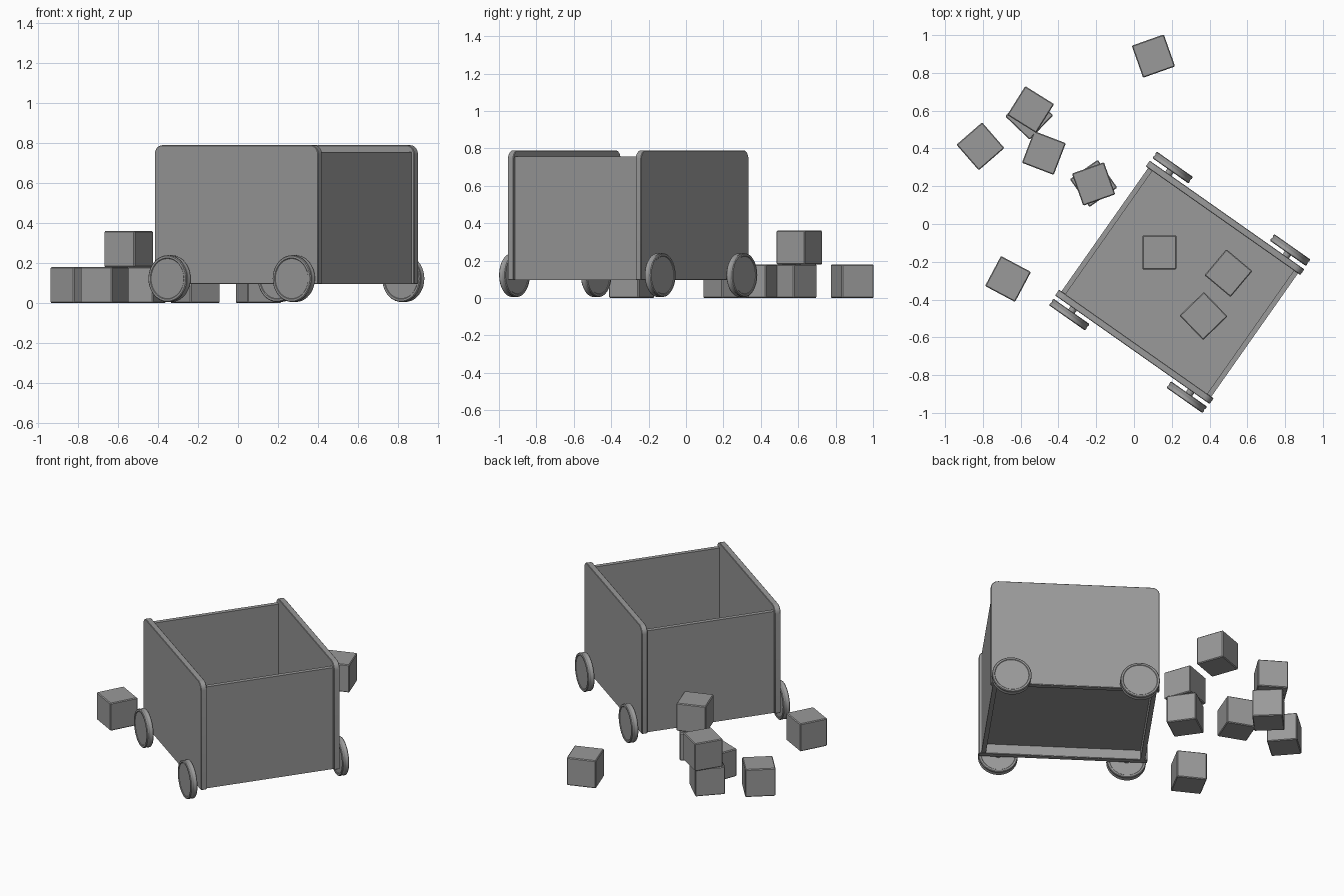
import bpy, bmesh
from math import radians, cos, sin, pi
from mathutils import Matrix

if "Cube" in bpy.data.objects:
    bpy.data.objects.remove(bpy.data.objects["Cube"])

# Cart frame: local x runs along the rounded panels, local y across them
CART = Matrix.Translation((0.242, -0.309, 0)) @ Matrix.Rotation(radians(-35.1), 4, 'Z')
W, D = 1.0, 0.872
BOTTOM, TOP, WALL_TOP = 0.0965, 0.79, 0.757
PANEL, INSET, WALL = 0.037, 0.015, 0.027
CUBE = 0.18

# Dark grey paint used on every part
GREY = bpy.data.materials.new("dark_grey")
GREY.diffuse_color = (0.32, 0.32, 0.32, 1)
GREY.use_nodes = True
GREY.node_tree.nodes["Principled BSDF"].inputs["Base Color"].default_value = GREY.diffuse_color


def finish(bm, name, matrix, bevel=0.0):
    bmesh.ops.recalc_face_normals(bm, faces=bm.faces[:])
    mesh = bpy.data.meshes.new(name)
    bm.to_mesh(mesh)
    bm.free()
    mesh.materials.append(GREY)
    ob = bpy.data.objects.new(name, mesh)
    bpy.context.collection.objects.link(ob)
    ob.matrix_world = matrix
    if bevel:
        mod = ob.modifiers.new("bevel", 'BEVEL')
        mod.width = bevel
        mod.segments = 1
    return ob


def smooth(ob, angle):
    bpy.ops.object.select_all(action='DESELECT')
    ob.select_set(True)
    bpy.context.view_layer.objects.active = ob
    bpy.ops.object.shade_smooth_by_angle(angle=radians(angle))


def box(name, size, centre, matrix, bevel=0.0):
    bm = bmesh.new()
    bmesh.ops.create_cube(bm, size=1)
    bmesh.ops.scale(bm, vec=size, verts=bm.verts)
    bmesh.ops.translate(bm, vec=centre, verts=bm.verts)
    return finish(bm, name, matrix, bevel)


def rounded_panel(name, y0):
    # Outline with rounded top corners, extruded to the panel thickness
    r = 0.045
    pts = [(-W / 2, BOTTOM), (W / 2, BOTTOM)]
    for cx, start in ((W / 2 - r, 0), (-W / 2 + r, 90)):
        for i in range(7):
            a = radians(start + 15 * i)
            pts.append((cx + r * cos(a), TOP - r + r * sin(a)))
    bm = bmesh.new()
    face = bm.faces.new([bm.verts.new((x, y0, z)) for x, z in pts])
    ext = bmesh.ops.extrude_face_region(bm, geom=[face])
    verts = [v for v in ext["geom"] if isinstance(v, bmesh.types.BMVert)]
    bmesh.ops.translate(bm, vec=(0, PANEL, 0), verts=verts)
    smooth(finish(bm, name, CART, 0.003), 30)


def wheel(name, x, side):
    # Turned disc: rim on both faces and a slightly hollow tread
    half = [(0, 0.018), (0.100, 0.018), (0.103, 0.021), (0.113, 0.021),
            (0.117, 0.017), (0.117, 0.008), (0.114, 0.003)]
    profile = [(r, -y) for r, y in half] + half[::-1]
    bm = bmesh.new()
    vs = [bm.verts.new((r, y, 0)) for r, y in profile]
    edges = [bm.edges.new(p) for p in zip(vs, vs[1:])]
    bmesh.ops.spin(bm, geom=vs + edges, cent=(0, 0, 0), axis=(0, 1, 0),
                   angle=2 * pi, steps=40, use_merge=False)
    bmesh.ops.remove_doubles(bm, verts=bm.verts[:], dist=0.0005)
    place = CART @ Matrix.Translation((x, side * 0.476, 0.123))
    smooth(finish(bm, name, place), 40)


def axle(name, x, side):
    bm = bmesh.new()
    bmesh.ops.create_cone(bm, cap_ends=True, segments=16, radius1=0.02, radius2=0.02,
                          depth=0.036, matrix=Matrix.Rotation(pi / 2, 4, 'X'))
    place = CART @ Matrix.Translation((x, side * 0.448, 0.123))
    smooth(finish(bm, name, place), 30)


# Cart body
rounded_panel("front_panel", -D / 2)
rounded_panel("back_panel", D / 2 - PANEL)
inner = D - 2 * PANEL
for label, s in (("left", -1), ("right", 1)):
    box(label + "_wall", (WALL, inner, WALL_TOP - BOTTOM),
        (s * (W / 2 - INSET - WALL / 2), 0, (WALL_TOP + BOTTOM) / 2), CART)
box("floor", (W - 2 * (INSET + WALL), inner, 0.03), (0, 0, 0.175), CART)

# Wheels
for fb, side in (("front", -1), ("back", 1)):
    for lr, x in (("left", -0.38), ("right", 0.38)):
        wheel(f"{fb}_{lr}_wheel", x, side)
        axle(f"{fb}_{lr}_axle", x, side)

# Toy blocks: x, y, base height, turn in degrees
blocks = [
    (0.103, 0.889, 0, 19.5),
    (-0.555, 0.573, 0, -43.8), (-0.547, 0.606, CUBE, -32),
    (-0.477, 0.376, 0, -21),
    (-0.813, 0.411, 0, 41),
    (-0.214, 0.215, 0, 35), (-0.214, 0.212, CUBE, 19.5),
    (-0.667, -0.291, 0, -28),
    (0.134, -0.150, 0.19, 0), (0.5, -0.260, 0.19, -40), (0.368, -0.487, 0.19, -46),
]
for i, (x, y, z, turn) in enumerate(blocks):
    m = Matrix.Translation((x, y, z + CUBE / 2)) @ Matrix.Rotation(radians(turn), 4, 'Z')
    box(f"block_{i + 1}", (CUBE, CUBE, CUBE), (0, 0, 0), m, 0.005)
